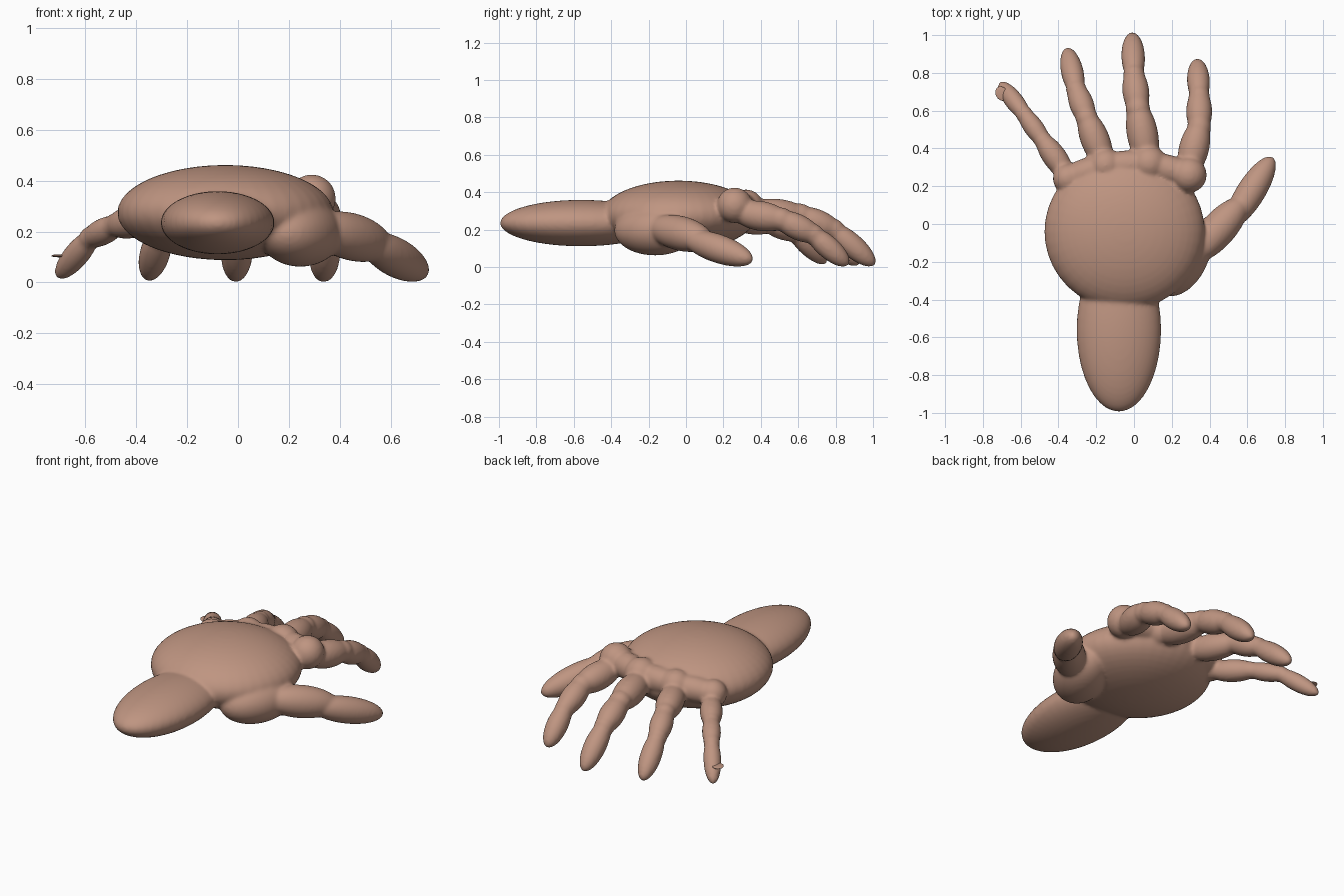
import bpy
import bmesh
from mathutils import Vector, Matrix

if "Cube" in bpy.data.objects:
    bpy.data.objects.remove(bpy.data.objects["Cube"], do_unlink=True)

skin = bpy.data.materials.new("skin")
skin.use_nodes = True
SKIN = (0.52, 0.30, 0.22, 1)
skin.diffuse_color = SKIN
skin.node_tree.nodes["Principled BSDF"].inputs["Base Color"].default_value = SKIN


def ellipsoid(bm, centre, radii, direction=(0, 1, 0)):
    """Ellipsoid with radii (side, along direction, up)."""
    y = Vector(direction).normalized()
    x = y.cross(Vector((0, 0, 1))).normalized()
    z = x.cross(y)
    turn = Matrix((x, y, z)).transposed().to_4x4()
    m = Matrix.Translation(centre) @ turn @ Matrix.Diagonal((*radii, 1))
    bmesh.ops.create_uvsphere(bm, u_segments=40, v_segments=24, radius=1, matrix=m)


def bone(bm, a, b, r, overlap):
    a, b = Vector(a), Vector(b)
    ellipsoid(bm, (a + b) / 2, (r, (b - a).length / 2 + overlap, r), b - a)


def finger(bm, points, radii):
    """Chain of three bones; the last one ends exactly at the tip."""
    pts = [Vector(p) for p in points]
    for i, r in enumerate(radii):
        a, b = pts[i], pts[i + 1]
        step = (b - a).normalized() * 0.045
        if i == len(radii) - 1:
            bone(bm, a - step, b, r, 0)
        else:
            bone(bm, a - step, b + step, r, 0)
    # joints keep the finger full where bones meet
    for p, r in zip(pts[1:-1], radii[1:]):
        ellipsoid(bm, p, (r * 0.92,) * 3)


def make_object(name, bm):
    mesh = bpy.data.meshes.new(name)
    bm.to_mesh(mesh)
    bm.free()
    mesh.materials.append(skin)
    mesh.shade_smooth()
    ob = bpy.data.objects.new(name, mesh)
    bpy.context.collection.objects.link(ob)
    return ob


bm = bmesh.new()
# palm and forearm
ellipsoid(bm, (-0.05, -0.04, 0.275), (0.425, 0.415, 0.187))
ellipsoid(bm, (-0.08, -0.56, 0.235), (0.224, 0.435, 0.124))

# knuckles with the web between them
knuckles = [((0.29, 0.26, 0.33), 0.095), ((0.08, 0.32, 0.32), 0.095),
            ((-0.15, 0.31, 0.31), 0.09), ((-0.35, 0.24, 0.285), 0.08)]
for p, r in knuckles:
    ellipsoid(bm, p, (r, r, r))
for (a, r), (b, _) in zip(knuckles, knuckles[1:]):
    bone(bm, a, b, 0.075, 0.06)

# index, middle, ring and little fingers
finger(bm, [(0.29, 0.29, 0.29), (0.345, 0.51, 0.255), (0.345, 0.68, 0.175),
            (0.335, 0.87, 0.01)], (0.08, 0.069, 0.061))
finger(bm, [(0.07, 0.34, 0.29), (0.02, 0.61, 0.275), (0, 0.79, 0.2),
            (-0.01, 1.01, 0.01)], (0.083, 0.071, 0.063))
finger(bm, [(-0.16, 0.33, 0.28), (-0.25, 0.56, 0.26), (-0.305, 0.71, 0.19),
            (-0.355, 0.93, 0.015)], (0.077, 0.065, 0.06))
finger(bm, [(-0.36, 0.27, 0.25), (-0.48, 0.44, 0.225), (-0.58, 0.58, 0.175),
            (-0.71, 0.75, 0.02)], (0.064, 0.053, 0.05))

# thumb: base, first bone, tip
ellipsoid(bm, (0.245, -0.165, 0.195), (0.15, 0.23, 0.133), (0.4, 0.9, 0))
bone(bm, (0.32, -0.17, 0.215), (0.57, 0.11, 0.145), 0.093, 0.03)
bone(bm, (0.50, -0.02, 0.165), (0.735, 0.355, 0.035), 0.077, 0)

hand = make_object("hand", bm)
fuse = hand.modifiers.new("fuse", 'REMESH')
fuse.mode = 'VOXEL'
fuse.voxel_size = 0.01
fuse.use_smooth_shade = True
soften = hand.modifiers.new("soften", 'SMOOTH')
soften.factor = 0.5
soften.iterations = 10

# thin nails
for name, place, radii, direction in (
        ("little_finger_nail", (-0.7, 0.69, 0.105), (0.032, 0.04, 0.006), (-0.5, 0.8, 0)),
        ("thumb_nail", (0.68, 0.27, 0.107), (0.022, 0.03, 0.005), (0.5, 0.8, -0.1))):
    bm = bmesh.new()
    ellipsoid(bm, place, radii, direction)
    make_object(name, bm)
